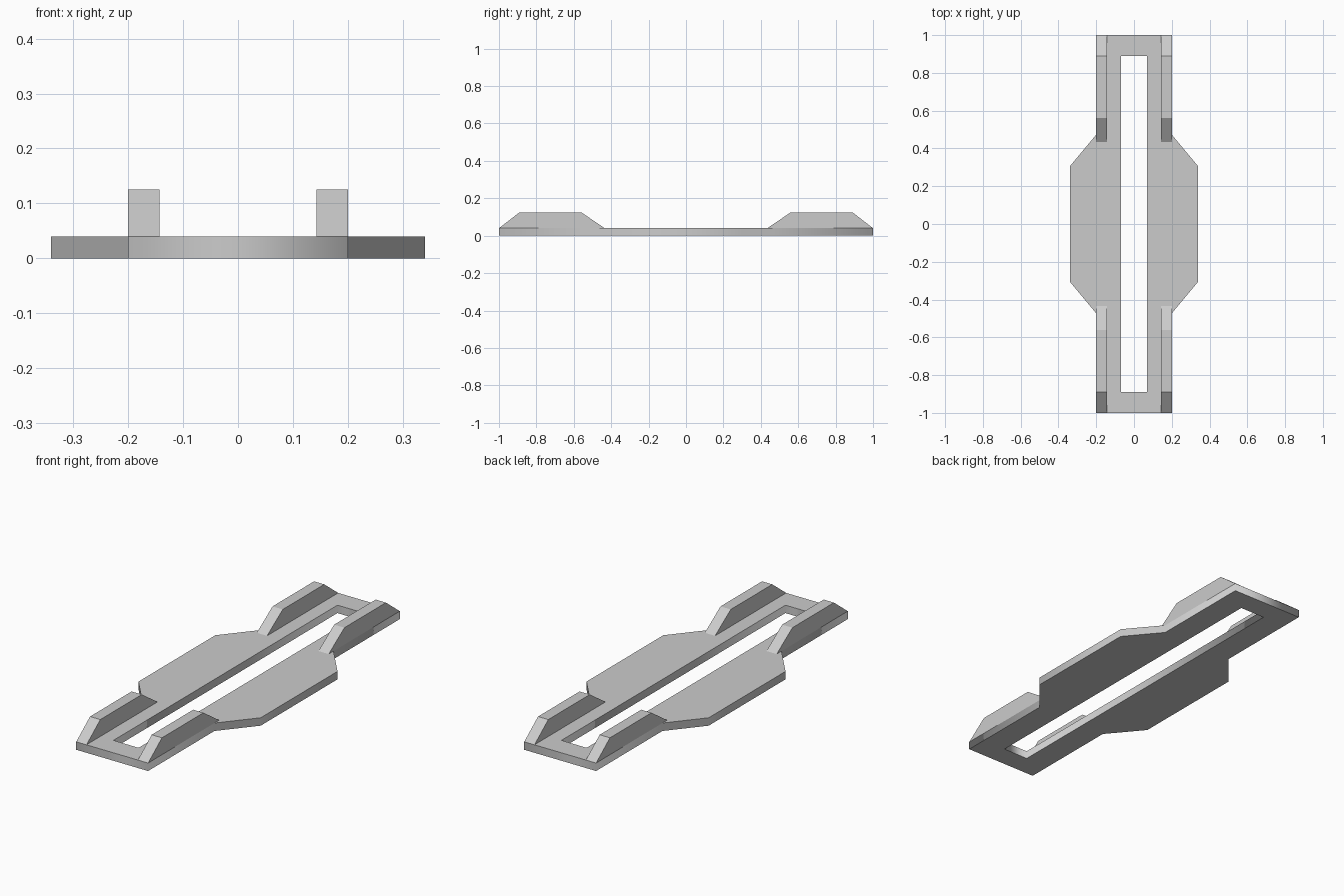
import bpy
import bmesh

if "Cube" in bpy.data.objects:
    bpy.data.objects.remove(bpy.data.objects["Cube"])

PLATE_TOP = 0.04


def mirrored(quarter):
    """Close a first-quadrant outline into a full loop, symmetric in x and y."""
    right = quarter + [(x, -y) for x, y in reversed(quarter)]
    return right + [(-x, y) for x, y in reversed(right)]


def flat_plate(name, loops, height):
    """Extrude a filled outline; inner loops become holes."""
    curve = bpy.data.curves.new(name, 'CURVE')
    curve.dimensions = '2D'
    curve.fill_mode = 'BOTH'
    curve.extrude = height / 2
    for loop in loops:
        spline = curve.splines.new('POLY')
        spline.points.add(len(loop) - 1)
        for point, (x, y) in zip(spline.points, loop):
            point.co = (x, y, 0, 1)
        spline.use_cyclic_u = True
    obj = bpy.data.objects.new(name, curve)
    obj.location.z = height / 2
    bpy.context.collection.objects.link(obj)
    bpy.context.view_layer.objects.active = obj
    obj.select_set(True)
    bpy.ops.object.convert(target='MESH')
    obj.select_set(False)
    return obj


def side_prism(name, profile, x0, x1):
    """Extrude a (y, z) profile along x."""
    bm = bmesh.new()
    face = bm.faces.new([bm.verts.new((x0, y, z)) for y, z in profile])
    ext = bmesh.ops.extrude_face_region(bm, geom=[face], use_keep_orig=True)
    moved = [v for v in ext['geom'] if isinstance(v, bmesh.types.BMVert)]
    bmesh.ops.translate(bm, verts=moved, vec=(x1 - x0, 0, 0))
    bmesh.ops.recalc_face_normals(bm, faces=bm.faces)
    mesh = bpy.data.meshes.new(name)
    bm.to_mesh(mesh)
    bm.free()
    obj = bpy.data.objects.new(name, mesh)
    bpy.context.collection.objects.link(obj)
    return obj


# Base plate with wide middle and long central slot
outline = mirrored([(0.2, 1.0), (0.2, 0.473), (0.34, 0.305)])
slot = mirrored([(0.07, 0.89)])
flat_plate("base_plate", [outline, slot], PLATE_TOP)

# Four raised side rails with sloped ends
rails = side_prism(
    "side_rails",
    [(1.0, PLATE_TOP), (0.89, 0.125), (0.56, 0.125), (0.435, PLATE_TOP)],
    0.143, 0.2)
mirror = rails.modifiers.new("mirror", 'MIRROR')
mirror.use_axis = (True, True, False)
